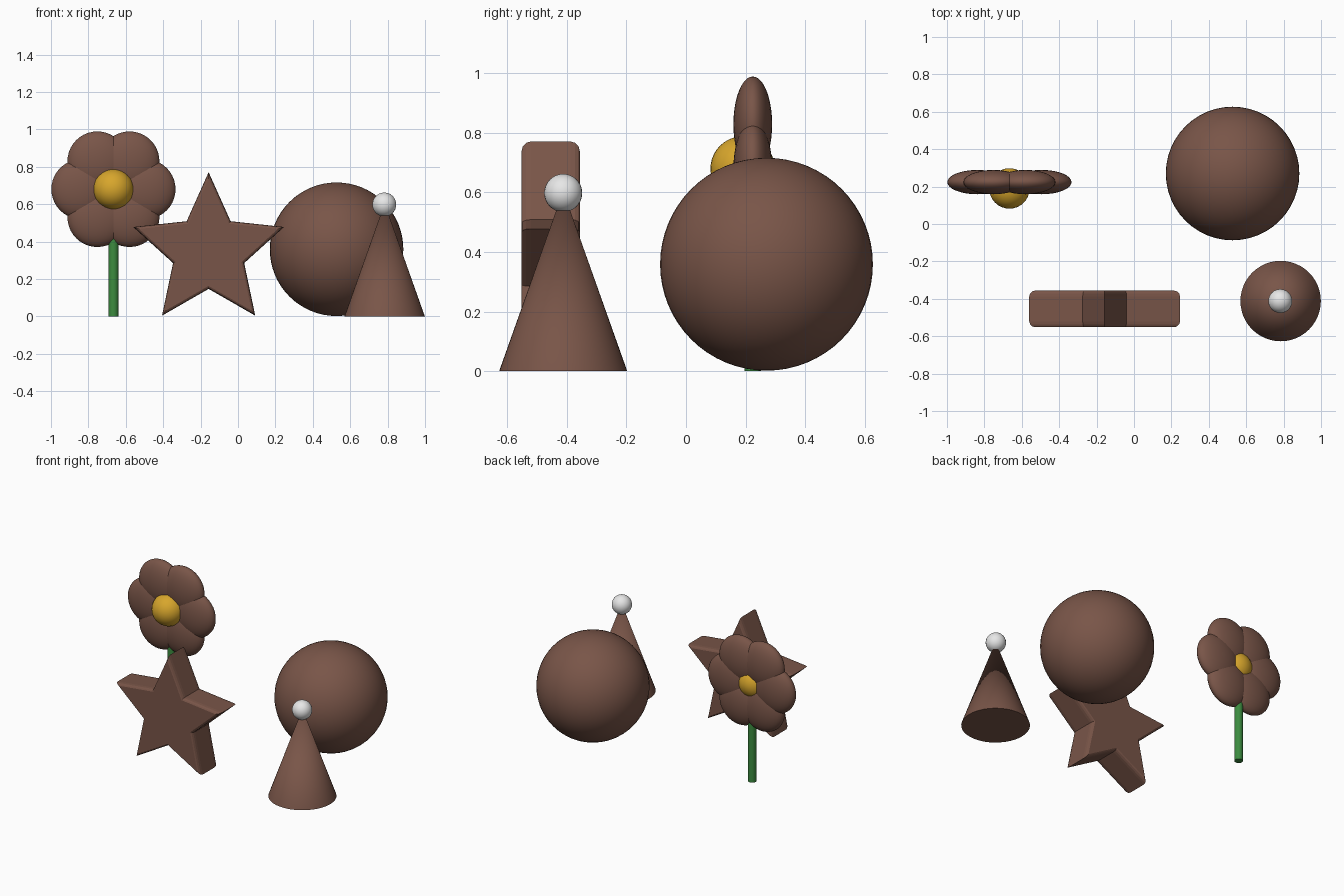
import bpy, bmesh
from math import sin, cos, pi, radians
from mathutils import Matrix, Vector

if "Cube" in bpy.data.objects:
    bpy.data.objects.remove(bpy.data.objects["Cube"], do_unlink=True)


def material(name, rgb):
    mat = bpy.data.materials.new(name)
    mat.use_nodes = True
    mat.diffuse_color = (*rgb, 1)
    mat.node_tree.nodes["Principled BSDF"].inputs["Base Color"].default_value = (*rgb, 1)
    return mat


brown = material("brown", (0.191, 0.091, 0.065))
gold = material("gold", (0.68, 0.38, 0.025))
green = material("green", (0.045, 0.26, 0.05))
white = material("soft white", (0.8, 0.8, 0.8))


def finish(name, bm, mat, smooth=True):
    bmesh.ops.recalc_face_normals(bm, faces=bm.faces)
    mesh = bpy.data.meshes.new(name)
    bm.to_mesh(mesh)
    bm.free()
    mesh.materials.append(mat)
    obj = bpy.data.objects.new(name, mesh)
    bpy.context.collection.objects.link(obj)
    if smooth:
        bpy.ops.object.select_all(action="DESELECT")
        obj.select_set(True)
        bpy.context.view_layer.objects.active = obj
        bpy.ops.object.shade_smooth_by_angle(angle=radians(35))
    return obj


def ellipsoid(name, centre, radii, mat, u=32, v=20):
    bm = bmesh.new()
    place = Matrix.Translation(centre) @ Matrix.Diagonal((*radii, 1))
    bmesh.ops.create_uvsphere(bm, u_segments=u, v_segments=v, radius=1, matrix=place)
    return finish(name, bm, mat)


def upright_cone(name, base, r1, r2, height, sides, mat):
    bm = bmesh.new()
    place = Matrix.Translation(Vector(base) + Vector((0, 0, height / 2)))
    bmesh.ops.create_cone(bm, cap_ends=True, segments=sides, radius1=r1, radius2=r2,
                          depth=height, matrix=place)
    return finish(name, bm, mat)


def star(name, centre, outer, inner, half_depth, bevel_in, bevel_deep, mat, steps=3):
    # Scaled star outlines stacked along y, with a rounded rim front and back
    bm = bmesh.new()
    rim = [(half_depth - bevel_deep * (1 - sin(a)), 1 - bevel_in * (1 - cos(a)))
           for a in (i * pi / 2 / steps for i in range(steps + 1))]
    layers = [(-y, s) for y, s in reversed(rim)] + rim
    rings = []
    for y, s in layers:
        ring = []
        for k in range(10):
            a = k * pi / 5
            r = s * (inner if k % 2 else outer)
            ring.append(bm.verts.new(Vector(centre) + Vector((r * sin(a), y, r * cos(a)))))
        rings.append(ring)
    for lo, hi in zip(rings, rings[1:]):
        for k in range(10):
            n = (k + 1) % 10
            bm.faces.new((lo[k], lo[n], hi[n], hi[k]))
    bm.faces.new(rings[0])
    bm.faces.new(rings[-1])
    return finish(name, bm, mat, smooth=False)


# Ball
ellipsoid("ball", (0.527, 0.27, 0.359), (0.357,) * 3, brown, 48, 32)

# Party hat with pompom
upright_cone("hat_cone", (0.784, -0.412, 0), 0.215, 0, 0.605, 48, brown)
ellipsoid("hat_pompom", (0.782, -0.412, 0.598), (0.064,) * 3, white, 24, 16)

# Star
star("star", (-0.157, -0.454, 0.347), 0.424, 0.2, 0.098, 0.08, 0.032, brown)

# Flower
fx, fy, fz = -0.666, 0.224, 0.68
for i in range(6):
    a = i * pi / 3
    ellipsoid(f"petal_{i + 1}", (fx + 0.172 * cos(a), fy, fz + 0.172 * sin(a)),
              (0.16, 0.065, 0.16), brown)
ellipsoid("flower_centre", (fx, 0.19, fz), (0.108,) * 3, gold)
upright_cone("flower_stem", (fx, fy, 0), 0.027, 0.027, 0.6, 16, green)
